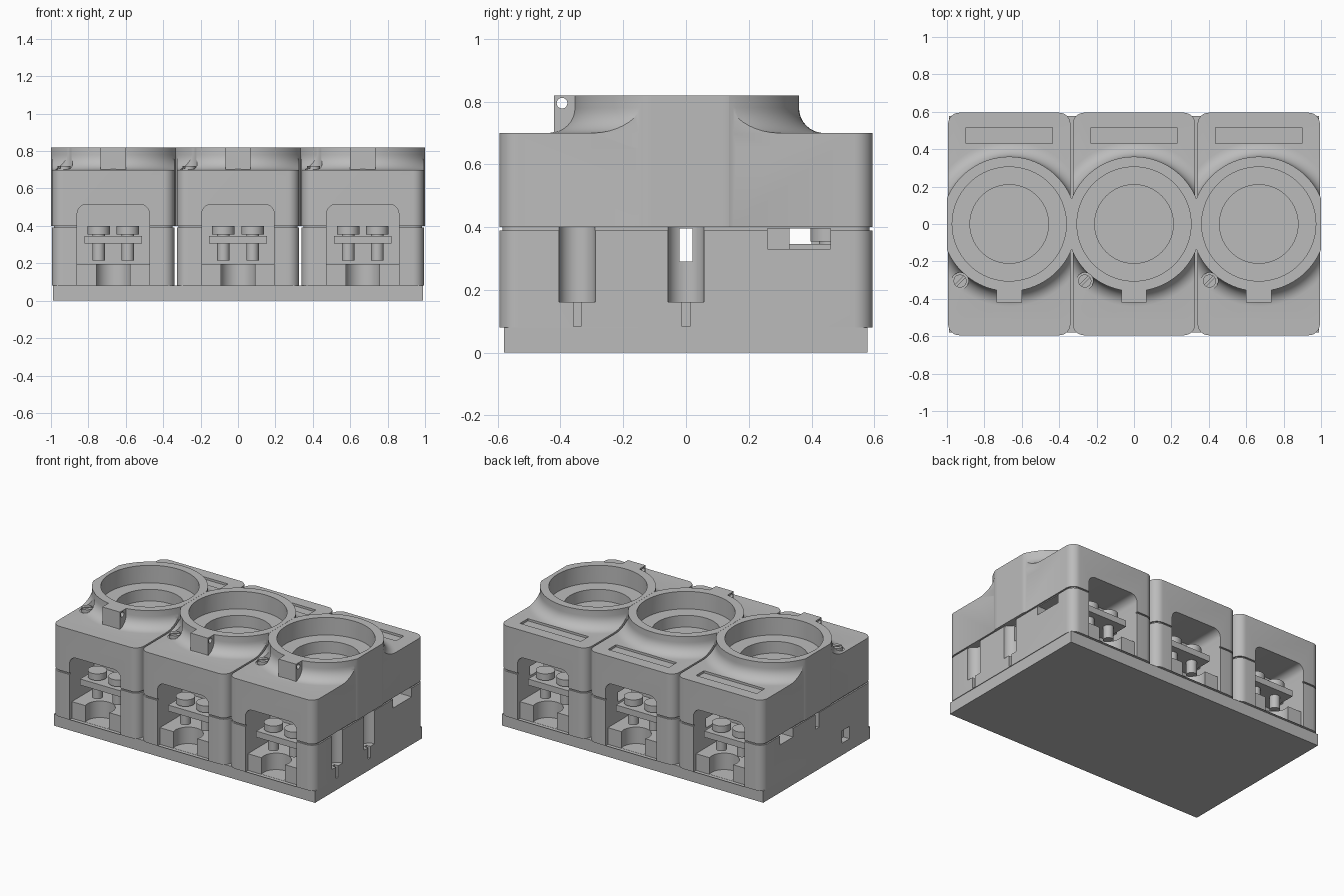
import bpy, bmesh, math
from mathutils import Matrix

if "Cube" in bpy.data.objects:
    bpy.data.objects.remove(bpy.data.objects["Cube"])

grey = bpy.data.materials.new("plain grey")
grey.use_nodes = True
GREY = (0.5, 0.5, 0.5, 1)
grey.diffuse_color = GREY
grey.node_tree.nodes["Principled BSDF"].inputs["Base Color"].default_value = GREY


def make(name, bm):
    bmesh.ops.recalc_face_normals(bm, faces=bm.faces)
    mesh = bpy.data.meshes.new(name)
    bm.to_mesh(mesh)
    bm.free()
    mesh.materials.append(grey)
    ob = bpy.data.objects.new(name, mesh)
    bpy.context.collection.objects.link(ob)
    return ob


def box(name, x, y, z, radius=0.0):
    """Box from (low, high) ranges; radius rounds the upright edges."""
    bm = bmesh.new()
    bmesh.ops.create_cube(bm, size=1)
    for v in bm.verts:
        v.co = [(a + b) / 2 + c * (b - a) for c, (a, b) in zip(v.co, (x, y, z))]
    if radius:
        upright = [e for e in bm.edges if abs(e.verts[0].co.z - e.verts[1].co.z) > 0.01]
        bmesh.ops.bevel(bm, geom=upright, offset=radius, segments=8, profile=0.5, affect='EDGES')
    return make(name, bm)


def lathe(name, profile, x=0, y=0, steps=32):
    """Revolve (radius, z) points that begin and end on the axis."""
    bm = bmesh.new()
    verts = [bm.verts.new((r, 0, z)) for r, z in profile]
    edges = [bm.edges.new(pair) for pair in zip(verts, verts[1:])]
    bmesh.ops.spin(bm, geom=verts + edges, cent=(0, 0, 0), axis=(0, 0, 1),
                   angle=math.tau, steps=steps)
    bmesh.ops.remove_doubles(bm, verts=bm.verts, dist=1e-5)
    bmesh.ops.translate(bm, verts=bm.verts, vec=(x, y, 0))
    return make(name, bm)


def rod(name, r, z0, z1, x=0, y=0, steps=32):
    return lathe(name, [(0, z0), (r, z0), (r, z1), (0, z1)], x, y, steps)


def boolean(ob, tool, op='DIFFERENCE', keep=False):
    mod = ob.modifiers.new("cut", 'BOOLEAN')
    mod.object, mod.operation, mod.solver = tool, op, 'EXACT'
    bpy.context.view_layer.objects.active = ob
    bpy.ops.object.modifier_apply(modifier=mod.name)
    if not keep:
        bpy.data.objects.remove(tool)


HALF, DEEP, PITCH = 0.327, 0.595, 0.667
BACK = 0.33       # window back wall
WIN = 0.193       # window half width
parts = []

# Lower body with a narrower joint core, so a seam shows below the cover
lower = box("lower_body", (-HALF, HALF), (-DEEP, DEEP), (0.08, 0.39), 0.06)
boolean(lower, box("core", (-HALF + .01, HALF - .01), (-DEEP + .01, DEEP - .01), (0.3, 0.42), 0.05), 'UNION')

# Cover with flared round neck
upper = box("upper_cover", (-HALF, HALF), (-DEEP, DEEP), (0.40, 0.70), 0.06)
R, F = 0.36, 0.08
arc = [(R + F - F * math.cos(t), 0.70 + F - F * math.sin(t))
       for t in [math.pi / 2 * (1 - i / 8) for i in range(9)]]
flare = lathe("flare", [(0, 0.65), (R + F, 0.65)] + arc + [(0, 0.70 + F)], steps=96)
boolean(flare, box("clip", (-HALF, HALF), (-1, 1), (0.5, 1)), 'INTERSECT')
neck = rod("neck", R, 0.40, 0.82, steps=96)
boolean(neck, box("clip", (-0.333, 0.333), (-1, 1), (0.3, 1)), 'INTERSECT')
boolean(upper, flare, 'UNION')
boolean(upper, neck, 'UNION')
boolean(upper, lathe("socket", [(0, 0.62), (0.21, 0.62), (0.21, 0.70), (0.305, 0.70),
                                (0.305, 0.9), (0, 0.9)], steps=96))

# Latch tab with a cross hole
tab = box("latch_tab", (-0.067, 0.067), (-0.42, -0.335), (0.70, 0.82))
bm = bmesh.new()
bmesh.ops.create_cone(bm, cap_ends=True, segments=24, radius1=0.017, radius2=0.017, depth=0.3,
                      matrix=Matrix.Translation((0, -0.395, 0.795)) @ Matrix.Rotation(math.pi / 2, 4, 'Y'))
boolean(tab, make("pin_hole", bm))
parts.append(tab)

# Label recess and corner screw
boolean(upper, box("label_recess", (-0.23, 0.23), (0.43, 0.515), (0.685, 0.8)))
SX, SY = -0.263, -0.305
boolean(upper, rod("screw_well", 0.045, 0.695, 0.9, SX, SY))
screw = rod("cover_screw", 0.035, 0.69, 0.72, SX, SY)
slot = box("slot", (-0.05, 0.05), (-0.006, 0.006), (0.708, 0.75))
slot.data.transform(Matrix.Translation((SX, SY, 0)) @ Matrix.Rotation(math.pi / 4, 4, 'Z'))
boolean(screw, slot)
parts.append(screw)

# Terminal windows, front and back
for side, label in ((-1, "front"), (1, "back")):
    def span(a, b):
        return tuple(sorted((side * a, side * b)))

    bm = bmesh.new()
    TOP, C = 0.515, 0.05
    pts = [(-WIN, 0.081), (WIN, 0.081)]
    for sx, start in ((1, 0), (-1, math.pi / 2)):
        for i in range(7):
            t = start + math.pi / 12 * i
            pts.append((sx * (WIN - C) + C * math.cos(t), TOP - C + C * math.sin(t)))
    face = bm.faces.new([bm.verts.new((x, side * BACK, z)) for x, z in pts])
    out = bmesh.ops.extrude_face_region(bm, geom=[face])["geom"]
    bmesh.ops.translate(bm, vec=(0, side * 0.4, 0),
                        verts=[g for g in out if isinstance(g, bmesh.types.BMVert)])
    window = make("window", bm)
    boolean(upper, window, keep=True)
    boolean(lower, window)

    # Stepped block with a round notch, terminal bar, and two bolts
    block = box(label + "_block", (-WIN, WIN), span(BACK - .01, 0.57), (0.08, 0.195))
    boolean(block, rod("notch", 0.095, 0.082, 0.3, 0, side * 0.54))
    parts.append(block)
    parts.append(box(label + "_terminal_bar", (-0.155, 0.155), span(BACK - .01, 0.535), (0.305, 0.347)))
    for sx in (-1, 1):
        parts.append(lathe(label + "_bolt", [(0, 0.215), (0.033, 0.215), (0.033, 0.355), (0.06, 0.355),
                                             (0.06, 0.40), (0, 0.40)], sx * 0.078, side * 0.457))

# Side channels and openings in the lower body
for y in (-0.347, 0):
    boolean(lower, rod("channel", 0.058, 0.162, 0.5, HALF, y))
    boolean(lower, box("groove", (HALF - 0.03, 0.4), (y - 0.012, y + 0.012), (0.083, 0.2)))
for x, y, z in (((-0.5, 0.5), (-0.02, 0.02), (0.29, 0.395)),
                ((WIN - 0.01, 0.5), (0.26, 0.46), (0.33, 0.395)),
                ((-0.5, 0.01 - WIN), (0.26, 0.40), (0.33, 0.395)),
                ((-0.5, -0.28), (-0.35, -0.27), (0.085, 0.17))):
    boolean(lower, box("opening", x, y, z))
parts += [lower, upper]

# Smooth the curves, then repeat the module three times
bpy.ops.object.select_all(action='DESELECT')
for ob in parts:
    ob.select_set(True)
bpy.context.view_layer.objects.active = upper
bpy.ops.object.shade_smooth_by_angle(angle=math.radians(30))
for ob in parts:
    for n in (-1, 1):
        copy = ob.copy()
        copy.location.x = n * PITCH
        bpy.context.collection.objects.link(copy)

# Base plate
box("base_plate", (-0.99, 0.99), (-0.58, 0.578), (0, 0.08))
